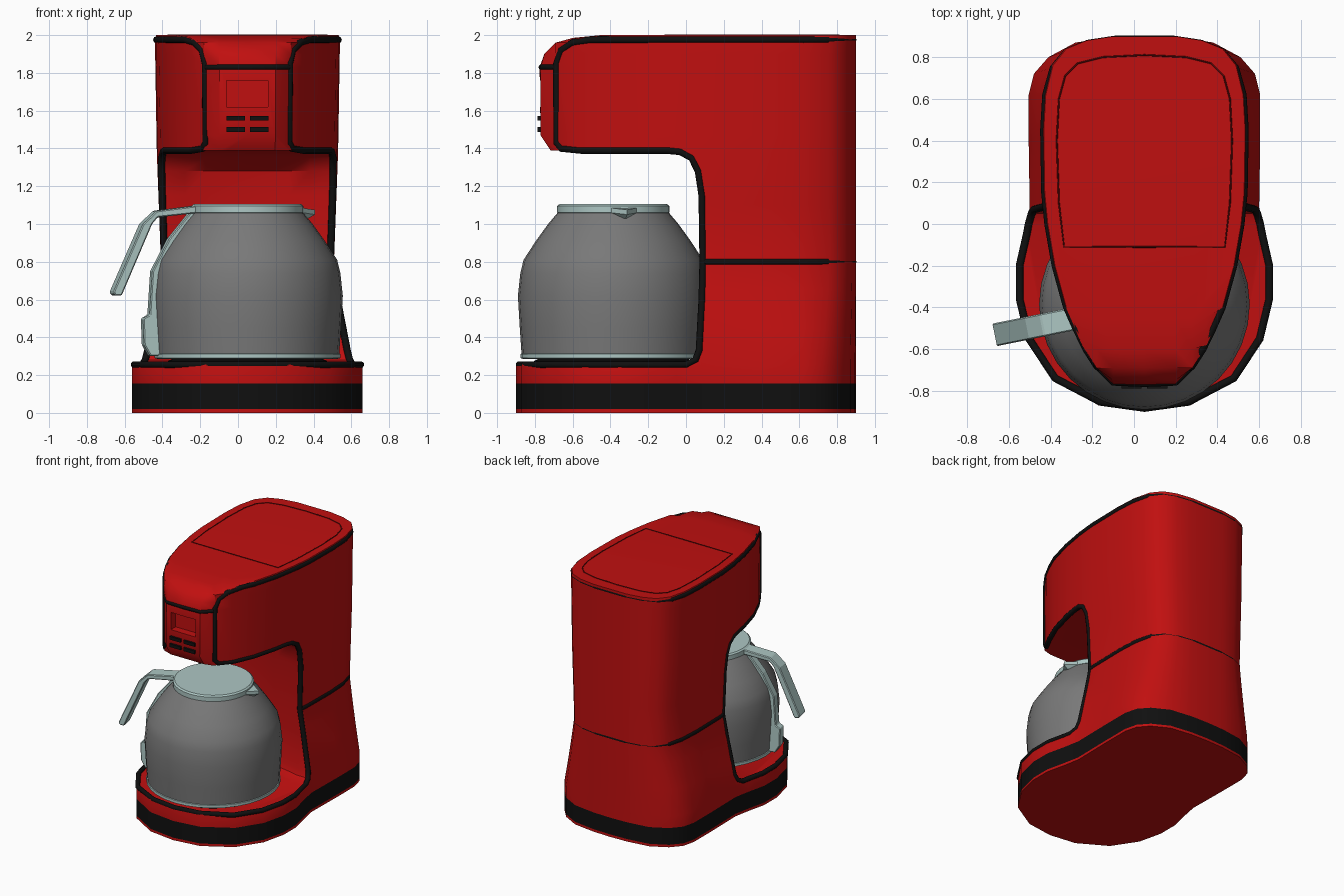
import bpy, bmesh, math
from mathutils import Vector

if "Cube" in bpy.data.objects:
    bpy.data.objects.remove(bpy.data.objects["Cube"])

CX = 0.05                              # centre line of the machine
POT = Vector((0.05, -0.385, 0))        # centre of the jug


def material(name, rgb):
    m = bpy.data.materials.new(name)
    m.use_nodes = True
    m.diffuse_color = (*rgb, 1)
    b = m.node_tree.nodes["Principled BSDF"]
    b.inputs["Base Color"].default_value = (*rgb, 1)
    b.inputs["Roughness"].default_value = 0.5
    return m


RED = material("red_shell", (0.53, 0.005, 0.005))
BLACK = material("black_trim", (0.005, 0.005, 0.005))
GREY = material("grey_glass", (0.19, 0.19, 0.19))
PALE = material("pale_teal_plastic", (0.42, 0.57, 0.55))
SEAM = material("dark_red_seam", (0.12, 0.003, 0.003))


def activate(ob):
    bpy.ops.object.select_all(action='DESELECT')
    ob.select_set(True)
    bpy.context.view_layer.objects.active = ob


def smooth(ob, angle=35):
    activate(ob)
    bpy.ops.object.shade_smooth_by_angle(angle=math.radians(angle))


def loft(name, rings, *mats):
    """Skin equal-length rings of points and cap both ends."""
    bm = bmesh.new()
    rows = [[bm.verts.new(p) for p in ring] for ring in rings]
    n = len(rows[0])
    for a, b in zip(rows, rows[1:]):
        for i in range(n):
            j = (i + 1) % n
            bm.faces.new((a[i], a[j], b[j], b[i]))
    bm.faces.new(rows[0][::-1])
    bm.faces.new(rows[-1])
    bmesh.ops.recalc_face_normals(bm, faces=bm.faces)
    me = bpy.data.meshes.new(name)
    bm.to_mesh(me)
    bm.free()
    ob = bpy.data.objects.new(name, me)
    bpy.context.collection.objects.link(ob)
    for m in mats:
        me.materials.append(m)
    return ob


def lathe(name, profile, mat, n=32):
    ring = [math.tau * i / n for i in range(n)]
    ob = loft(name, [[POT + Vector((r * math.cos(a), r * math.sin(a), z)) for a in ring]
                     for r, z in profile], mat)
    smooth(ob)


def tube(name, pts, radius, mat, closed):
    cu = bpy.data.curves.new(name, 'CURVE')
    cu.dimensions = '3D'
    cu.bevel_depth, cu.bevel_resolution = radius, 2
    cu.use_fill_caps = True
    sp = cu.splines.new('POLY')
    sp.points.add(len(pts) - 1)
    for p, q in zip(sp.points, pts):
        p.co = (*q, 1)
    sp.use_cyclic_u = closed
    cu.materials.append(mat)
    ob = bpy.data.objects.new(name, cu)
    bpy.context.collection.objects.link(ob)
    activate(ob)
    bpy.ops.object.convert(target='MESH')
    smooth(bpy.context.object, 50)


def box(name, x, y, z, size, mat):
    bpy.ops.mesh.primitive_cube_add(size=1, location=(x, y, z))
    ob = bpy.context.object
    ob.name, ob.scale = name, size
    ob.data.materials.append(mat)
    return ob


def cut(ob, cutter):
    cutter.hide_render = True
    activate(ob)
    mod = ob.modifiers.new("cut", 'BOOLEAN')
    mod.operation, mod.solver, mod.object = 'DIFFERENCE', 'EXACT', cutter
    bpy.ops.object.modifier_apply(modifier=mod.name)
    bpy.data.objects.remove(cutter)


def table(v, rows):
    """Piecewise linear lookup, rows ascending."""
    if v <= rows[0][0]:
        return rows[0][1]
    for (a, p), (b, q) in zip(rows, rows[1:]):
        if v <= b:
            return q if b - a < 1e-6 else p + (q - p) * (v - a) / (b - a)
    return rows[-1][1]


# Half plan outlines (half width, y) from back to front
BASE = [(0, .9), (.15, .895), (.33, .87), (.46, .80), (.53, .72), (.555, .62), (.555, .4), (.55, .08),
        (.575, -.05), (.61, -.2), (.61, -.36), (.565, -.55), (.44, -.74), (.22, -.87), (0, -.9)]
TOP = [(0, .9), (.15, .9), (.28, .88), (.38, .84), (.445, .76), (.48, .62), (.49, .45), (.485, .15),
       (.47, 0), (.435, -.2), (.38, -.4), (.3, -.58), (.23, -.69), (.15, -.77), (0, -.775)]
BLEND = [(.25, 0), (.45, .4), (.65, .76), (.8, 1)]
WIDTH = [(.25, 1), (.8, .935), (1.39, .98), (1.98, 1), (2, .985)]
FRONT = [(1.3, -1), (1.38, -.71), (1.47, -.77), (1.83, -.775), (1.9, -.75), (1.96, -.69), (1.985, -.6), (2, -.45)]


def outline(z):
    t, s, f = table(z, BLEND), table(z, WIDTH), table(z, FRONT)
    return [((a + (c - a) * t) * s, max(f, b + (d - b) * t)) for (a, b), (c, d) in zip(BASE, TOP)]


def half_width(y, z):
    return table(y, [(b, a) for a, b in reversed(outline(z))])


def mirrored(half):
    """Close a half path that starts and ends on the centre line."""
    return [(CX + x, y, z) for x, y, z in half] + [(CX - x, y, z) for x, y, z in half[-2:0:-1]]


# Body: lofted shell, jug recess and display window cut out
levels = [0, .02, .155, .25, .45, .65, .8, 1.1, 1.38, 1.47, 1.83, 1.9, 1.96, 1.985, 2]
body = loft("body_shell", [mirrored([(x, y, z) for x, y in outline(z)]) for z in levels], RED, BLACK)
for f in body.data.polygons:
    if .02 < f.center.z < .155:
        f.material_index = 1

RECESS = [(0, .255), (.05, .28), (.07, .33), (.085, .6), (.09, .8), (.085, 1.15), (.065, 1.28),
          (.03, 1.35), (-.03, 1.383), (-.1, 1.39)]
columns = []
for x in (-1, -.44, -.33, -.22, -.11, 0, .11, .22, .33, .44, 1):
    dip = .06 * max(0, 1 - (x / .44) ** 2)
    prof = [(-1.2, .255)] + [(y + dip * (y > .04), z) for y, z in RECESS] + [(-1.2, 1.39)]
    columns.append([(CX + x, y, z) for y, z in prof])
cut(body, loft("recess_cutter", columns, RED))
cut(body, box("display_cutter", CX, -.78, 1.69, (.22, .14, .14), RED))
smooth(body)


# Trim: one closed loop over the rim, round the side panels and the base
def inset(x, y, z):
    return (max(0, x - .009), y * .982 if abs(y) > .75 else y, z)


edge = [(-.5, 1.975), (-.6, 1.96), (-.66, 1.92), (-.685, 1.85), (-.685, 1.43), (-.66, 1.4),
        (-.55, 1.39), (-.4, 1.39), (-.2, 1.39)] + RECESS[::-1]
half = [(x, y, 1.975) for x, y in outline(1.975) if y > -.45]
half += [(half_width(y, z), y, z) for y, z in edge]
half += [(x, y, .255) for x, y in outline(.255) if y < 0]
tube("panel_trim", mirrored([inset(*p) for p in half]), .019, BLACK, True)

# Waist band round the back and short band across the front
waist = [inset(x, y, .8) for x, y in outline(.8) if y > .1] + [inset(half_width(.09, .8), .09, .8)]
tube("waist_trim", [(CX - x, y, z) for x, y, z in waist[:0:-1]] + [(CX + x, y, z) for x, y, z in waist],
     .019, BLACK, False)
brow = [(x, y + .01, 1.83) for x, y in outline(1.83) if y < -.68]
tube("front_band", [(CX + x, y, z) for x, y, z in brow] + [(CX - x, y, z) for x, y, z in brow[-2::-1]],
     .016, BLACK, False)

# Lid seam on the top
seam = [(0, .81), (.2, .8), (.32, .77), (.38, .71), (.41, .6), (.42, .4), (.41, .1), (.385, -.11), (0, -.11)]
tube("lid_seam", mirrored([(x, y, 2) for x, y in seam]), .004, SEAM, True)

# Control buttons
for x in (-.062, .062):
    for z in (1.5, 1.56):
        box("button", CX + x, -.775, z, (.098, .025, .026), BLACK)

# Hot plate and jug
lathe("hot_plate", [(.42, .25), (.42, .275), (.4, .285)], BLACK)
lathe("jug_foot", [(.47, .284), (.492, .29), (.492, .312), (.47, .32)], PALE)
lathe("jug_glass", [(.485, .3), (.495, .45), (.505, .62), (.492, .74), (.475, .81), (.41, .91),
                    (.345, 1), (.29, 1.065)], GREY)
lathe("jug_lid", [(.27, 1.05), (.297, 1.06), (.297, 1.095), (.285, 1.105)], PALE)

# Handle, strap and spout lie in one upright plane through the jug
OUT = Vector((-.98, -.2, 0)).normalized()
SIDE = Vector((-OUT.y, OUT.x, 0))


def at(r, s, z):
    return POT + OUT * r + SIDE * s + Vector((0, 0, z))


def plate(name, prof, width):
    ob = loft(name, [[at(r, s, z) for r, z in prof] for s in (-width / 2, width / 2)], PALE)
    bev = ob.modifiers.new("soft_edges", 'BEVEL')
    bev.width, bev.segments = .006, 1


plate("jug_handle", [(.26, 1.1), (.50, 1.07), (.575, 1), (.735, .64), (.725, .622), (.69, .62),
                     (.525, 1), (.495, 1.035), (.26, 1.06)], .11)
plate("jug_strap", [(.30, 1.08), (.43, .92), (.52, .75), (.535, .52), (.57, .5), (.565, .36), (.53, .3),
                    (.46, .3), (.48, .6), (.46, .75), (.38, .92), (.26, 1.05)], .07)
loft("jug_spout", [[at(-.24, -.05, 1.02), at(-.33, 0, 1.03), at(-.24, .05, 1.02)],
                   [at(-.24, -.11, 1.065), at(-.365, 0, 1.05), at(-.24, .11, 1.065)],
                   [at(-.24, -.11, 1.09), at(-.365, 0, 1.075), at(-.24, .11, 1.09)]], PALE)
